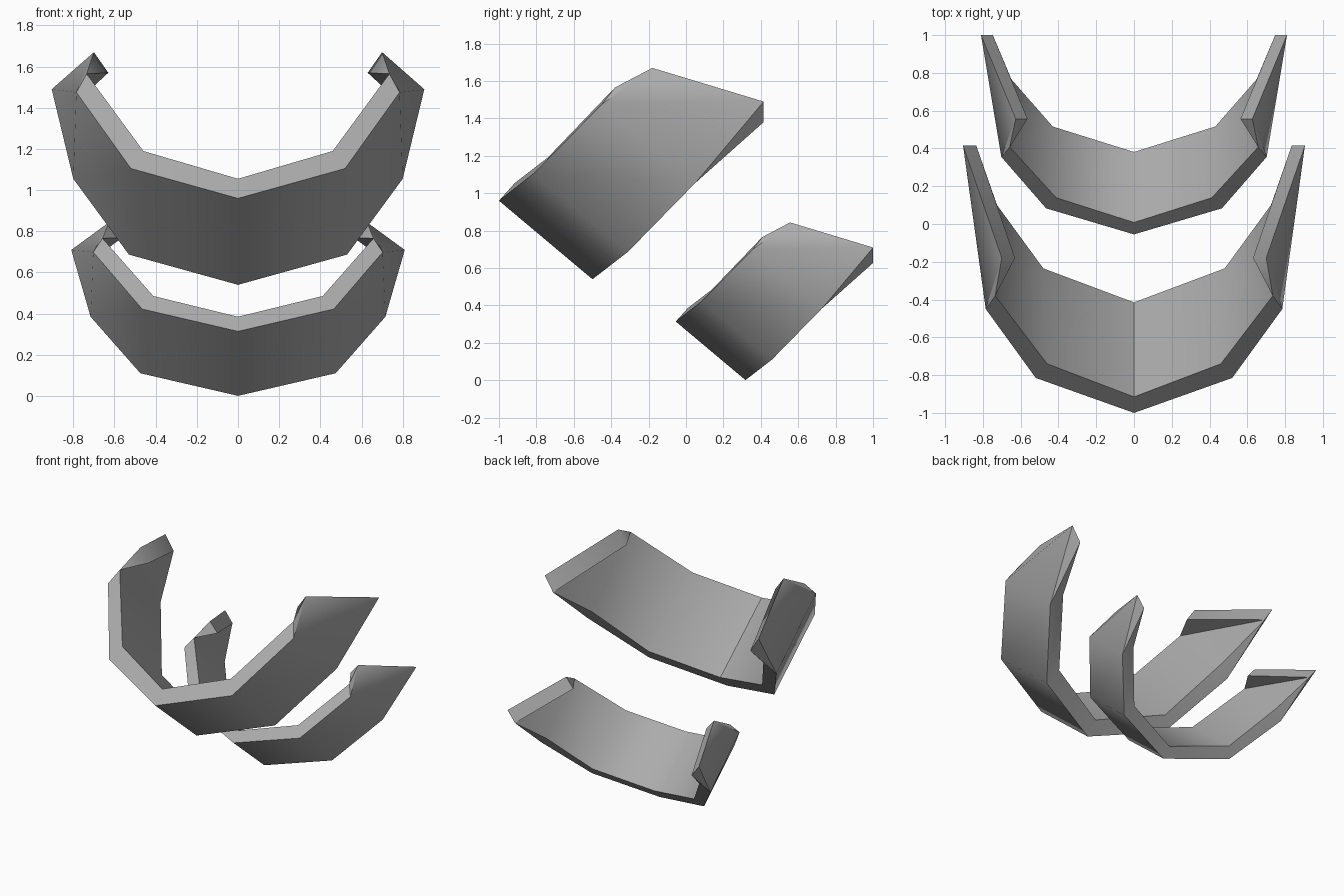
import bpy, bmesh, math

if "Cube" in bpy.data.objects:
    bpy.data.objects.remove(bpy.data.objects["Cube"])

# Cross-sections of the band from the centre to the arm end:
# outer top, outer bottom, inner bottom, inner top
SECTIONS = [
    [(0, -1.0, .96), (0, -.5, .54), (0, -.415, .635), (0, -.915, 1.055)],
    [(.52, -.815, 1.105), (.53, -.31, .687), (.48, -.235, .775), (.46, -.74, 1.19)],
    [(.785, -.45, 1.475), (.80, .05, 1.055), (.725, .10, 1.14), (.735, -.38, 1.565)],
    [(.70, -.18, 1.67), (.905, .415, 1.49), (.835, .415, 1.38), (.63, -.18, 1.57)],
]

# Dark grey
grey = bpy.data.materials.new("dark_grey")
grey.diffuse_color = (.41, .41, .41, 1)
grey.use_nodes = True
grey.node_tree.nodes["Principled BSDF"].inputs["Base Color"].default_value = grey.diffuse_color


def band(name, scale, offset):
    bm = bmesh.new()
    rails = []
    for side in (1, -1):
        rings = [[bm.verts.new([c * s + o for c, s, o in
                                zip((p[0] * side, p[1], p[2]), scale, offset)])
                  for p in sec] for sec in SECTIONS]
        for i, (a, b) in enumerate(zip(rings, rings[1:])):
            for j in range(4):
                k = (j + 1) % 4
                if i < 2:
                    bm.faces.new((a[j], a[k], b[k], b[j]))
                elif j == 2:     # twisted arm end: inner side has a ledge
                    bm.faces.new((a[j], a[k], b[j]))
                    bm.faces.new((a[k], b[k], b[j]))
                else:
                    bm.faces.new((a[j], a[k], b[k]))
                    bm.faces.new((a[j], b[k], b[j]))
                rails.append((a[j], b[j]))
        bm.faces.new(rings[-1])  # end cap
    # crisp edges along the rims and the arm ends, smooth around the bend
    for f in bm.faces:
        f.smooth = True
    for a, b in rails:
        bm.edges.get((a, b)).smooth = False
    # weld the halves at the centre
    bmesh.ops.remove_doubles(bm, verts=bm.verts, dist=1e-4)
    bmesh.ops.recalc_face_normals(bm, faces=bm.faces)
    for e in bm.edges:
        if e.calc_face_angle(0) > math.radians(50):
            e.smooth = False
    mesh = bpy.data.meshes.new(name)
    bm.to_mesh(mesh)
    bm.free()
    mesh.materials.append(grey)
    obj = bpy.data.objects.new(name, mesh)
    bpy.context.collection.objects.link(obj)
    return obj


# Large upper band and smaller lower band behind it
band("upper_band", (1, 1, 1), (0, 0, 0))
band("lower_band", (.895, .746, .746), (0, .691, -.402))
